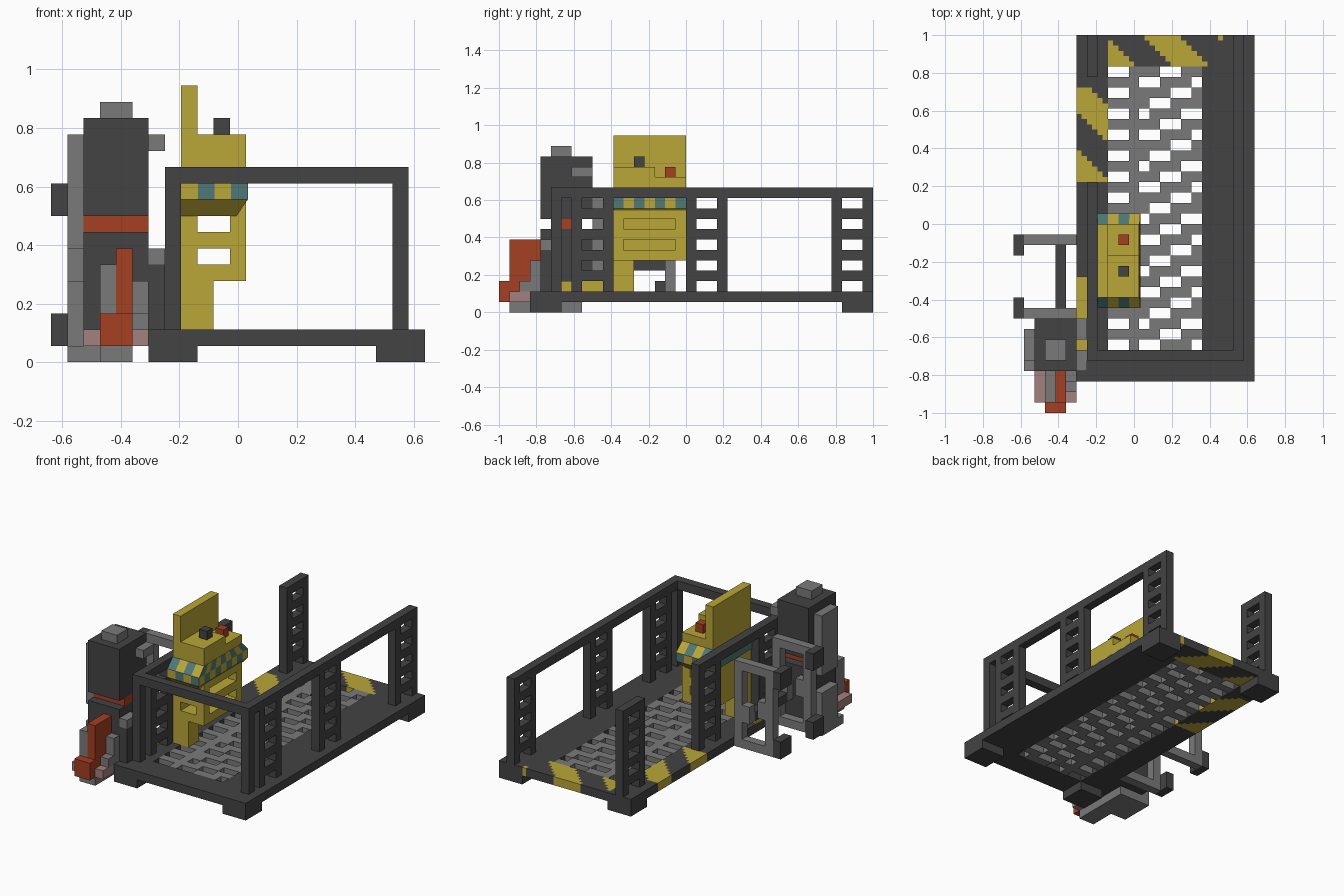
import bpy, bmesh

cube = bpy.data.objects.get("Cube")
if cube:
    bpy.data.objects.remove(cube, do_unlink=True)

U = 1 / 18                      # one block
OX, OY = -11.5, -18             # block grid origin


def material(name, rgb):
    m = bpy.data.materials.new(name)
    m.use_nodes = True
    m.diffuse_color = (*rgb, 1)
    bsdf = m.node_tree.nodes["Principled BSDF"]
    bsdf.inputs["Base Color"].default_value = (*rgb, 1)
    bsdf.inputs["Roughness"].default_value = 0.8
    return m


DARK = material("dark steel", (0.056, 0.056, 0.056))
GREY = material("grey metal", (0.195, 0.195, 0.195))
YELLOW = material("safety yellow", (0.49, 0.38, 0.038))
RED = material("rust red", (0.38, 0.05, 0.016))
TEAL = material("teal glass", (0.075, 0.19, 0.19))
PINK = material("dull pink", (0.37, 0.22, 0.22))


def finish(name, bm, mats):
    bmesh.ops.recalc_face_normals(bm, faces=bm.faces)
    me = bpy.data.meshes.new(name)
    bm.to_mesh(me)
    bm.free()
    for m in mats:
        me.materials.append(m)
    ob = bpy.data.objects.new(name, me)
    bpy.context.collection.objects.link(ob)
    return ob


def point(x, y, z):
    return ((x + OX) * U, (y + OY) * U, z * U)


def boxes(name, mat, *spans):
    """One object of boxes, each (x0, x1, y0, y1, z0, z1) in blocks."""
    bm = bmesh.new()
    for x0, x1, y0, y1, z0, z1 in spans:
        v = [bm.verts.new(point(x, y, z)) for x in (x0, x1) for y in (y0, y1) for z in (z0, z1)]
        for f in ((0, 1, 3, 2), (4, 6, 7, 5), (0, 4, 5, 1), (2, 3, 7, 6), (0, 2, 6, 4), (1, 5, 7, 3)):
            bm.faces.new([v[i] for i in f])
    return finish(name, bm, [mat])


def cell_slab(name, cells, size, mats, z0=1, z1=2):
    """Slab from square cells {(a, b): material index}, without inner walls."""
    bm = bmesh.new()

    def face(idx, *pts):
        bm.faces.new([bm.verts.new(point(*p)) for p in pts]).material_index = idx

    for (a, b), idx in cells.items():
        x0, x1, y0, y1 = a * size, (a + 1) * size, b * size, (b + 1) * size
        face(idx, (x0, y0, z1), (x1, y0, z1), (x1, y1, z1), (x0, y1, z1))
        face(idx, (x0, y1, z0), (x1, y1, z0), (x1, y0, z0), (x0, y0, z0))
        for da, db, p, q in ((-1, 0, (x0, y1), (x0, y0)), (1, 0, (x1, y0), (x1, y1)),
                             (0, -1, (x0, y0), (x1, y0)), (0, 1, (x1, y1), (x0, y1))):
            if (a + da, b + db) not in cells:
                face(idx, (*p, z0), (*q, z0), (*q, z1), (*p, z1))
    bmesh.ops.remove_doubles(bm, verts=bm.verts, dist=1e-5)
    return finish(name, bm, mats)


# Platform deck and corner feet
boxes("deck", DARK, (18, 23, 3, 33, 1, 2), (20, 23, 33, 36, 1, 2), (6, 9, 3, 22, 1, 2),
      (6, 9, 31, 36, 1, 2), (9, 18, 3, 6, 1, 2))
boxes("deck_feet", DARK, *[(x, x + 3, y, y + 3, 0, 1) for x in (6, 20) for y in (3, 33)])

# Hazard stripes, diagonal in half-block steps
for name, (a0, a1), (b0, b1) in (("side_hazard_strip", (12, 18), (44, 62)),
                                 ("back_hazard_strip", (18, 40), (66, 72))):
    cell_slab(name, {(a, b): int(((a + b + 1) / 2 - 28) % 6.8 < 3.3)
                     for a in range(a0, a1) for b in range(b0, b1)}, 0.5, [DARK, YELLOW])


# Floor grating with slots beside one solid bar and stepped slots on the other side
def is_hole(i, j):
    if i < 11:
        return j % 2 == 0
    return i > 11 and (i - 2 * j) % 5 < 2


cell_slab("floor_grating", {(i, j): 0 for i in range(9, 18) for j in range(6, 33)
                            if not is_hole(i, j)}, 1, [GREY])

# Guard rails with ladder-like posts on both sides
for side, x in (("right", 7), ("left", 21)):
    for label, y in (("front", 7), ("middle", 18), ("back", 32)):
        post = [(x, x + 1, y, y + 1, 2, 11), (x, x + 1, y + 3, y + 4, 2, 11)]
        rungs = [(x, x + 1, y + 1, y + 3, z, z + 1) for z in (3, 5, 7, 9)]
        boxes(f"{side}_{label}_ladder_post", DARK, *post, *rungs)
    boxes(f"{side}_corner_post", DARK, (x, x + 1, 5, 6, 2, 11))
boxes("front_rail", DARK, (8, 21, 5, 6, 11, 12))
boxes("left_rail", DARK, (21, 22, 5, 36, 11, 12))
boxes("right_rail", DARK, (7, 8, 5, 22, 11, 12), (7, 8, 32, 36, 11, 12))
boxes("yellow_kerb", YELLOW, (6, 7, 6, 13, 2, 3))

# Control console: back plate, shelves, pillars, head and foot
boxes("console_back_plate", YELLOW, (8, 9, 11, 18, 5, 17))
boxes("console_foot", YELLOW, (8, 10, 11, 13, 2, 5))
boxes("console_shelves", YELLOW, (9, 12, 11, 18, 5, 6), (9, 12, 11, 18, 7, 8))
boxes("console_pillars", YELLOW, *[(11, 12, y, y + 1, z, z + 1) for y in (11, 17) for z in (6, 8)])
boxes("console_head", YELLOW, (9, 12, 11, 15, 9, 14), (9, 12, 15, 18, 9, 13))


# Console belt: bevelled rings, the upper two checked in yellow and teal
def console_belt():
    bm = bmesh.new()
    rings = ((11.4, 11, 18, 9), (12.1, 10, 19, 10), (12.1, 10, 19, 11), (12.03, 11, 18, 12))

    def ring(x1, y0, y1, z):
        front = [(8 + (x1 - 8) * t / 4, y0, z) for t in range(4)]
        side = [(x1, y0 + (y1 - y0) * t / 9, z) for t in range(9)]
        back = [(x1 - (x1 - 8) * t / 4, y1, z) for t in range(5)]
        return [bm.verts.new(point(*p)) for p in front + side + back]

    loops = [ring(*r) for r in rings]
    for row in range(3):
        lo, hi = loops[row], loops[row + 1]
        for n in range(len(lo)):
            m = (n + 1) % len(lo)
            f = bm.faces.new((lo[n], lo[m], hi[m], hi[n]))
            f.material_index = int(row > 0 and n < len(lo) - 1 and (n + row) % 2 == 0)
    bm.faces.new(loops[0][::-1])
    bm.faces.new(loops[-1])
    finish("console_belt", bm, [YELLOW, TEAL])


console_belt()
boxes("console_rear_screen", TEAL, (7.9, 8.02, 11, 17, 9.5, 11))
boxes("console_lever", DARK, (10, 11, 13, 14, 14, 15))
boxes("console_button", RED, (10, 11, 16, 17, 13, 14))

# Tank with cap, collar and lower body
boxes("tank", DARK, (2, 6, 4, 9, 9, 15))
boxes("tank_cap", GREY, (3, 5, 5, 7, 15, 16))
boxes("tank_collar", RED, (2, 6, 5, 8, 8, 9))
boxes("tank_lower_body", DARK, (2, 6, 4, 9, 1, 8))
boxes("tank_side_pipe", GREY, (1, 2, 5, 8, 7, 14))
boxes("tank_outlet", GREY, (6, 7, 7, 9, 13, 14))
boxes("tank_base", GREY, (3, 5, 1, 8, 0, 1), (1, 3, 4, 8, 0, 1), (1, 2, 5, 8, 1, 5))
boxes("side_valve", GREY, (6, 7, 4, 6, 6, 7))
boxes("side_valve_stand", DARK, (6, 7, 4, 6, 2, 6))

# Pump in front of the tank
boxes("pump_handle", RED, (4, 5, 1, 4, 1, 7), (3, 5, 0, 1, 1, 3))
boxes("pump_block", GREY, (3, 4, 1, 4, 1, 6))
boxes("pump_step", GREY, (5, 6, 2, 4, 2, 3), (5, 6, 3, 4, 3, 5))
boxes("pump_pads", PINK, (2, 3, 1, 4, 1, 2), (5, 6, 1, 4, 1, 2))

# Two clamp frames with inward hooks, joined by a rod
for label, y, hook in (("front", 9, 10), ("back", 16, 15)):
    boxes(f"{label}_clamp_frame", GREY, (1, 2, y, y + 1, 1, 11), (5, 6, y, y + 1, 1, 11),
          (2, 5, y, y + 1, 10, 11), (2, 5, y, y + 1, 1, 2), (2, 3, y, y + 1, 5, 7),
          (4, 5, y, y + 1, 4, 6))
    boxes(f"{label}_clamp_hooks", DARK, *[b for z in (1, 9) for b in (
        (0, 1, y, y + 1, z, z + 2), (0, 1, hook, hook + 1, z, z + 2))])
boxes("clamp_rod", DARK, (4, 5, 10, 16, 4, 5))
